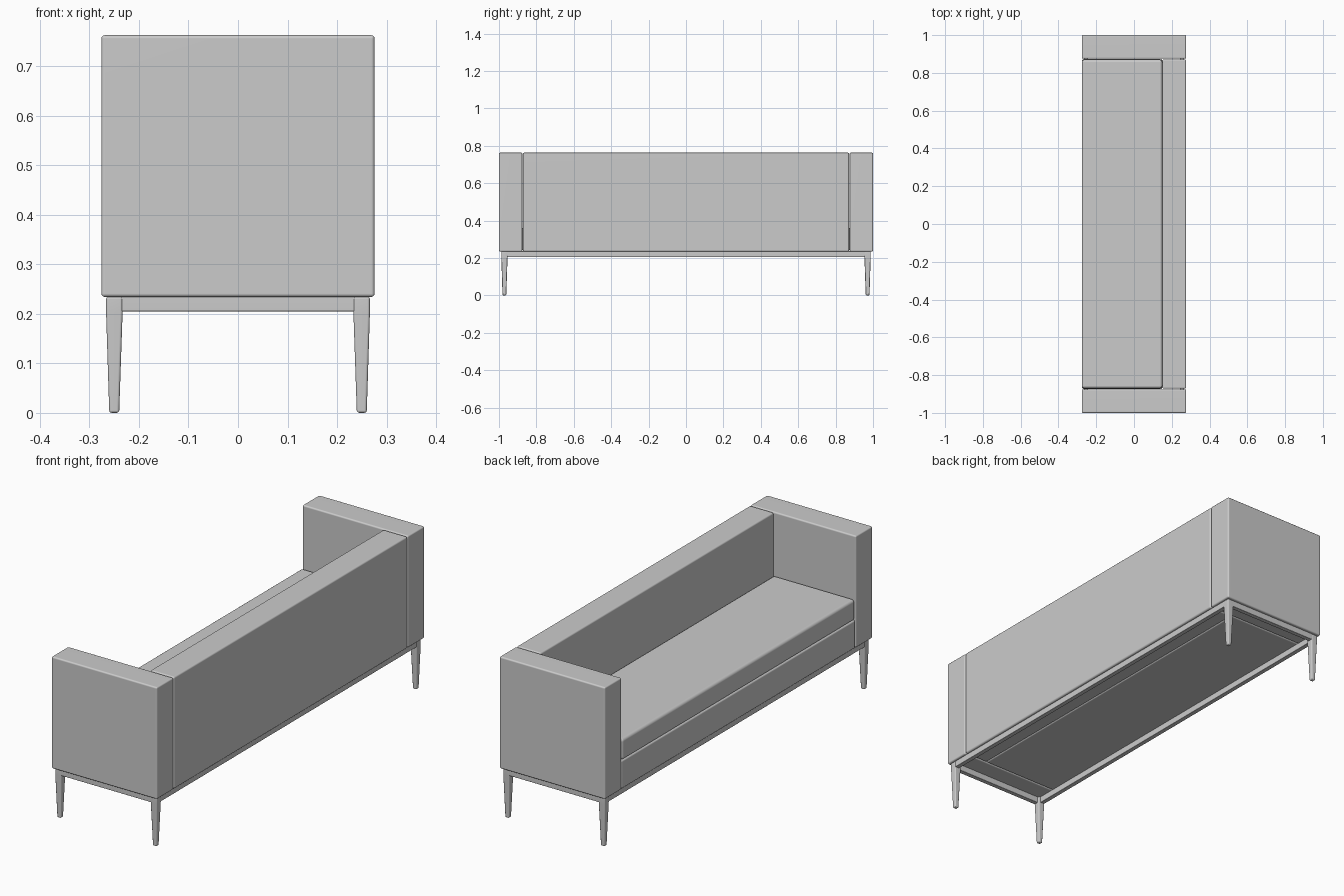
import bpy, bmesh

if "Cube" in bpy.data.objects:
    bpy.data.objects.remove(bpy.data.objects["Cube"])

def finish(obj, bevel, segments=3):
    """Rounded edges with smooth shading."""
    if bevel:
        m = obj.modifiers.new("soft_edges", 'BEVEL')
        m.width = bevel
        m.segments = segments
        m.limit_method = 'ANGLE'
    for p in obj.data.polygons:
        p.use_smooth = True
    w = obj.modifiers.new("normals", 'WEIGHTED_NORMAL')
    w.keep_sharp = True
    return obj

def loft(name, rings, bevel, segments=3):
    """Solid through rectangles given as (x0, x1, y0, y1, z), bottom to top."""
    bm = bmesh.new()
    loops = [[bm.verts.new(c) for c in ((x0, y0, z), (x1, y0, z), (x1, y1, z), (x0, y1, z))]
             for x0, x1, y0, y1, z in rings]
    bm.faces.new(loops[0][::-1])
    bm.faces.new(loops[-1])
    for a, b in zip(loops, loops[1:]):
        for i in range(4):
            j = (i + 1) % 4
            bm.faces.new((a[i], a[j], b[j], b[i]))
    bmesh.ops.recalc_face_normals(bm, faces=bm.faces)
    mesh = bpy.data.meshes.new(name)
    bm.to_mesh(mesh)
    bm.free()
    obj = bpy.data.objects.new(name, mesh)
    bpy.context.collection.objects.link(obj)
    return finish(obj, bevel, segments)

def box(name, x0, x1, y0, y1, z0, z1, bevel, segments=3):
    return loft(name, [(x0, x1, y0, y1, z0), (x0, x1, y0, y1, z1)], bevel, segments)

FRONT, BACK = -0.276, 0.276
BOTTOM, TOP = 0.234, 0.763

# Upholstered arms at both ends
for side, s in (("near", -1), ("far", 1)):
    y0, y1 = sorted((s * 0.875, s * 1.0))
    box(side + "_arm", FRONT, BACK, y0, y1, BOTTOM, TOP, 0.007)

# Backrest, seat base and cushion between the arms
box("backrest", 0.150, BACK, -0.872, 0.872, BOTTOM, TOP, 0.008)
box("seat_base", FRONT + 0.001, 0.150, -0.873, 0.873, BOTTOM, 0.368, 0.008)
box("seat_cushion", FRONT, 0.150, -0.870, 0.870, 0.368, 0.468, 0.014, 4)

# Slim rail frame under the body
RX, RY, RW = 0.265, 0.986, 0.022
for side, s in (("front", -1), ("back", 1)):
    x0, x1 = sorted((s * RX, s * (RX - RW)))
    box(side + "_rail", x0, x1, -RY, RY, 0.205, 0.236, 0.002, 2)
for side, s in (("near", -1), ("far", 1)):
    y0, y1 = sorted((s * RY, s * (RY - RW)))
    box(side + "_end_rail", -RX, RX, y0, y1, 0.205, 0.236, 0.002, 2)

# Tapered legs at the four corners
for xn, sx in (("front", -1), ("back", 1)):
    for yn, sy in (("near", -1), ("far", 1)):
        rings = []
        for z, outer, inner in ((0.0, 0.260, 0.240), (0.205, 0.2665, 0.233), (0.235, 0.2665, 0.233)):
            xs = sorted((sx * outer, sx * inner))
            ys = sorted((sy * (outer + 0.721), sy * (inner + 0.721)))
            rings.append((*xs, *ys, z))
        loft(xn + "_" + yn + "_leg", rings, 0.005)
